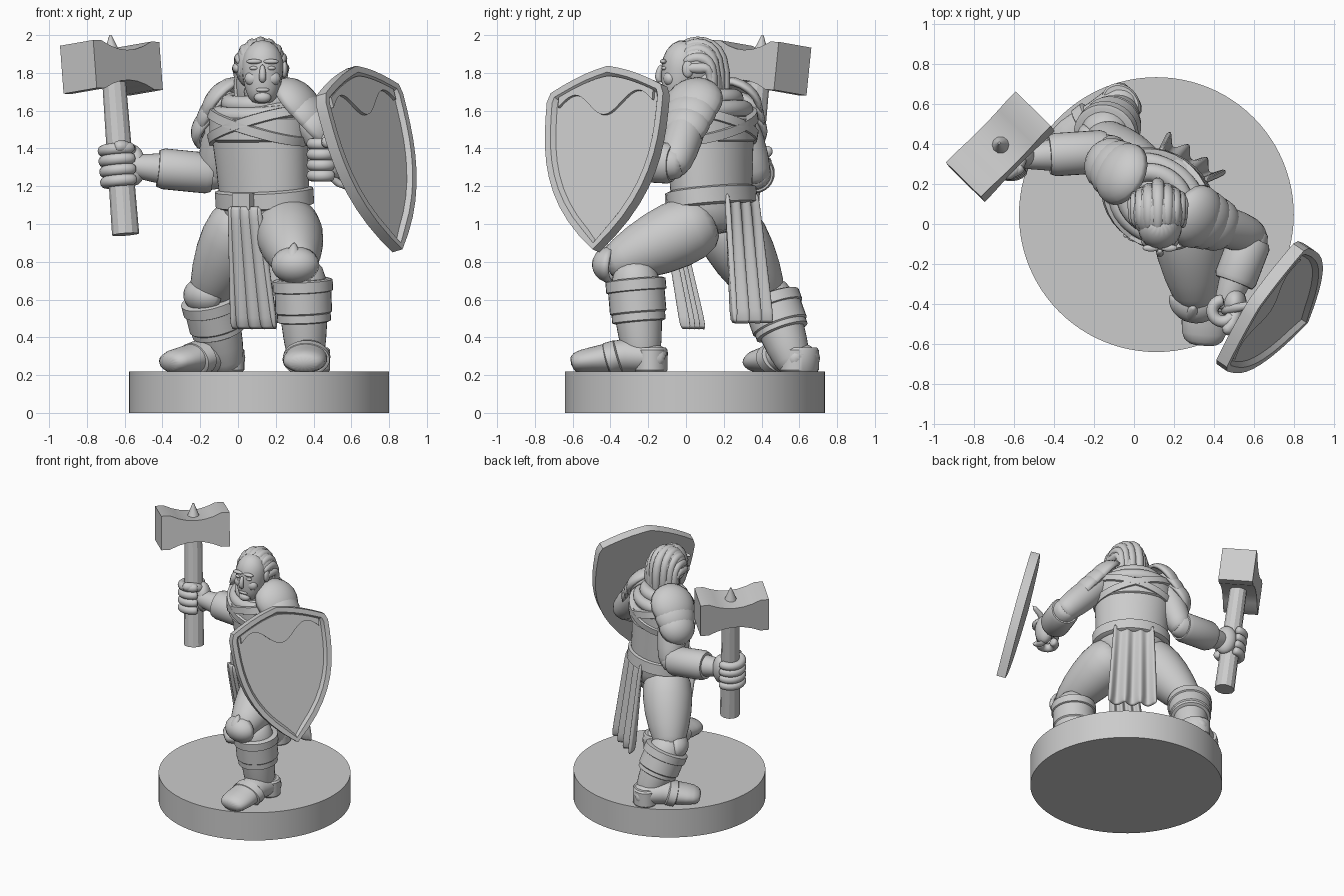
import bpy, bmesh, math
from math import sin, cos, pi, radians
from mathutils import Vector, Matrix

if "Cube" in bpy.data.objects:
    bpy.data.objects.remove(bpy.data.objects["Cube"])
grey = bpy.data.materials.new("stone_grey")
grey.use_nodes = True
grey.diffuse_color = (.6, .6, .6, 1)
grey.node_tree.nodes["Principled BSDF"].inputs["Base Color"].default_value = grey.diffuse_color

UP = Vector((0, 0, 1))
ACROSS = Vector((1, 0, 0))
SIDE = Vector((.82, -.57, 0))       # the torso is turned: its own left
FRONT = Vector((-.57, -.82, 0))     # and its own front


def core(z):
    """Centre line of the leaning torso."""
    return Vector((.15, .14, z)) - Vector((.07, .03, 0)) * (z - 1)


def finish(name, bm, smooth=40, sub=0, thick=0):
    """Turn a bmesh into a finished object."""
    bmesh.ops.recalc_face_normals(bm, faces=bm.faces)
    mesh = bpy.data.meshes.new(name)
    bm.to_mesh(mesh)
    bm.free()
    mesh.materials.append(grey)
    mesh.shade_smooth()
    if not sub:
        mesh.set_sharp_from_angle(angle=radians(smooth))
    obj = bpy.data.objects.new(name, mesh)
    bpy.context.scene.collection.objects.link(obj)
    if thick:
        obj.modifiers.new("Thickness", 'SOLIDIFY').thickness = thick
    if sub:
        mod = obj.modifiers.new("Smooth", 'SUBSURF')
        mod.levels = mod.render_levels = sub


def skin(bm, rows, closed):
    """Join neighbouring rows of vertices with quads."""
    for r, q in zip(rows, rows[1:]):
        for k in range(len(r) if closed else len(r) - 1):
            n = (k + 1) % len(r)
            bm.faces.new((r[k], r[n], q[n], q[k]))


def loft(name, stations, hint=ACROSS, seg=16, phase=0, sub=1, smooth=35):
    """Sweep ellipses: each station is a point, half width and optional half depth."""
    bm, rings = bmesh.new(), []
    pts = [Vector(s[0]) for s in stations]
    for i, s in enumerate(stations):
        t = (pts[min(i + 1, len(pts) - 1)] - pts[max(i - 1, 0)]).normalized()
        a = (hint - t * t.dot(hint)).normalized()
        b = t.cross(a)
        angles = [2 * pi * k / seg + phase for k in range(seg)]
        rings.append([bm.verts.new(pts[i] + a * s[1] * cos(w) + b * s[-1] * sin(w)) for w in angles])
    skin(bm, rings, True)
    bm.faces.new(rings[0])
    bm.faces.new(rings[-1])
    finish(name, bm, smooth, sub)


def limb(name, start, end, first, middle, last):
    """Round-ended limb segment between two joints."""
    way = (end - start).normalized()
    st = [(start - way * first * .6, first * .6), (start, first), (start.lerp(end, .5), middle),
          (end, last), (end + way * last * .6, last * .6)]
    loft(name, st, UP if abs(way.z) < .7 else ACROSS)


def blob(name, loc, scale, aim=UP, dome=False):
    """Ellipsoid, or an open armour dome facing along aim."""
    bm = bmesh.new()
    bmesh.ops.create_uvsphere(bm, u_segments=20, v_segments=12, radius=1)
    if dome:
        bmesh.ops.delete(bm, geom=[v for v in bm.verts if v.co.z < -.05], context='VERTS')
    turn = aim.to_track_quat('Z', 'Y').to_matrix().to_4x4()
    bm.transform(Matrix.Translation(loc) @ turn @ Matrix.Diagonal((*scale, 1)))
    finish(name, bm, 50, thick=.025 if dome else 0)


def band(name, centre, axis, height, a, b, hint=SIDE):
    """Short strap or cuff with bevelled edges."""
    d = axis.normalized() * height / 2
    loft(name, [(centre + d * k, a * f, b * f) for k, f in ((-1, .9), (-.8, 1), (.8, 1), (1, .9))], hint, seg=32, sub=0)


def cloth(name, top, bottom, wide, wider, folds, side):
    """Hanging panel whose folds deepen toward the hem."""
    bm, rows, cols, steps = bmesh.new(), [], 24, 5
    for i in range(steps + 1):
        f = i / steps
        p = Vector(top).lerp(Vector(bottom), f)
        w = wide + (wider - wide) * f
        us = [2 * k / cols - 1 for k in range(cols + 1)]
        rows.append([bm.verts.new(p + side * w * u + FRONT * (.01 + .02 * f) * cos(u * folds * pi)) for u in us])
    skin(bm, rows, False)
    finish(name, bm, sub=1, thick=.03)


def fist(name, c, ax, outward, grip):
    """Four fingers curled around a grip, with a palm and a thumb."""
    o = (outward - ax * ax.dot(outward)).normalized()
    s = ax.cross(o)
    for f in range(4):
        base = c + ax * (f - 1.5) * .056
        arc = [base + (o * cos(k * pi / 7) + s * sin(k * pi / 7)) * grip for k in range(-5, 6)]
        loft(f"{name}_finger_{f + 1}", [(p, .034) for p in arc], ax, seg=8)
    blob(name + "_palm", c - o * .07, (.06, .08, .11), ax)
    thumb = [c - o * .09 + ax * .06, c + s * .1 + ax * .1, c + o * .06 + s * .09 + ax * .09]
    loft(name + "_thumb", [(p, .036) for p in thumb], ax, seg=8)


def foot(name, heel, toe):
    """Boot foot resting on the stand, with heel guard and strap."""
    h, t = Vector((*heel, .21)), Vector((*toe, .21))
    shape = ((0, .09, .06), (.1, .11, .08), (.45, .1, .1), (.65, .12, .075), (.9, .12, .065), (1, .08, .045))
    side = (t - h).cross(UP)
    loft(name, [(h.lerp(t, f) + UP * d, w, d) for f, w, d in shape], side)
    band(name + "_heel_guard", h.lerp(t, .17) + UP * .07, UP, .13, .11, .09, side)
    band(name + "_strap", h.lerp(t, .56) + UP * .08, (t - h).normalized() - UP * .3, .07, .125, .09, side)


# Stand
loft("stand", [((.112, .047, z), .688) for z in (0, .22)], seg=96, sub=0)

# Torso, belt, chest armour and scarf
loft("torso", [(core(z), a, b) for z, a, b in ((.94, .17, .15), (1.03, .26, .2), (1.35, .265, .2),
                                               (1.5, .285, .22), (1.6, .27, .19), (1.68, .16, .14))], SIDE, seg=24)
band("chest_armour", core(1.5), UP, .14, .285, .225)
for tilt, word in ((-.3, "left"), (.3, "right")):
    band(word + "_chest_strap", core(1.52), UP + SIDE * tilt, .06, .3, .24)
band("belt", core(1.14), UP + FRONT * .12, .1, .28, .22)
loft("buckle", [(core(1.12) + SIDE * .02 + FRONT * d, .08, .06) for d in (.2, .25)], SIDE, seg=4, phase=pi / 4, sub=0)
ring = [pi * k / 10 for k in range(21)]
for word, z, a, b in (("lower", 1.59, .23, .17), ("upper", 1.65, .16, .13)):
    loft(word + "_scarf_roll", [(core(z) + SIDE * a * cos(w) + (FRONT * b - UP * .02) * sin(w), .05) for w in ring], UP, seg=10)
cloth("front_cloth", (.04, -.08, 1.1), (.1, .05, .44), .1, .14, 4, Vector((.92, -.38, 0)))
cloth("back_cloth", (.25, .3, 1.17), (.31, .35, .47), .14, .17, 3, SIDE)

# Head and face
head = Vector((.13, -.02, 1.82))
loft("neck", [(core(1.58), .1), (head, .09)])
loft("face", [(head + Vector((0, y, z)), r) for y, z, r in ((-.05, -.18, .04), (-.035, -.16, .075), (-.015, -.09, .1),
                                                            (0, 0, .115), (.01, .08, .11), (.04, .15, .05))])
loft("nose", [(head + Vector((0, y, z)), r) for y, z, r in ((-.11, .03, .014), (-.135, -.05, .024), (-.11, -.07, .015))], seg=8)
blob("mouth", head + Vector((0, -.1, -.11)), (.036, .014, .012))
blob("chin", head + Vector((0, -.085, -.15)), (.045, .03, .03))
for s, word in ((1, "left"), (-1, "right")):
    blob(word + "_brow", head + Vector((s * .045, -.1, .04)), (.042, .018, .013))
    blob(word + "_eye", head + Vector((s * .045, -.095, .005)), (.024, .014, .011))
    blob(word + "_cheek", head + Vector((s * .05, -.065, -.05)), (.045, .035, .04))
    blob(word + "_ear", head + Vector((s * .115, .03, 0)), (.018, .03, .045))

# Hair: cap, back fall and locks swept from the forehead over the crown
crown = head + Vector((-.01, .08, 0))
blob("hair_cap", crown + UP * .02, (.138, .14, .145))
loft("hair_back", [(crown + Vector((0, .04 - d * .2, d)), a, b) for d, a, b in ((.06, .12, .1), (-.07, .135, .1),
                                                                          (-.17, .13, .08), (-.24, .08, .05))])
for i in range(9):
    turn = pi * (i - 4) / 8.2
    lat, rise = sin(turn), cos(turn)
    depth = 1 - abs(lat) / 2
    arc = [(-cos(w) * .155 * depth, rise * sin(w) * .15) for w in (pi * k / 6 for k in range(1, 6))]
    fall = [(.15 * depth, -.1), (.13 * depth, -.23)]
    radii = (.018, .03, .034, .036, .036, .036, .014)
    loft(f"hair_lock_{i + 1}", [(crown + Vector((lat * .12, y, z)), r) for (y, z), r in zip(arc + fall, radii)],
         Vector((rise, 0, -lat)), seg=8)

# Legs, greaves and boots
legs = (("left", (.26, .05, .99), (.31, -.36, .8), (.34, -.27, .73), (.36, -.23, .26), (-.2, -.9, .1)),
        ("right", (.02, .21, 1), (-.15, .42, .64), (-.15, .44, .62), (-.06, .57, .26), (-.7, -.6, .1)))
for word, *joints in legs:
    hip, knee, calf, ankle, aim = map(Vector, joints)
    limb(word + "_thigh", hip, knee, .19, .18, .12)
    limb(word + "_shin", calf, ankle, .14, .13, .1)
    for part, f, height, r in (("top", .12, .07, .16), ("plate", .3, .14, .15), ("cuff", .47, .06, .142)):
        band(f"{word}_greave_{part}", calf.lerp(ankle, f), calf - ankle, height, r, r, ACROSS)
    cap = knee + aim * .03 - UP * .02
    blob(word + "_knee_plate", cap, (.13, .1, .11), aim, dome=True)
    loft(word + "_knee_point", [(cap + aim * d + UP * z, w) for d, z, w in ((.06, -.02, .07), (.06, .05, .05), (.03, .12, .005))], seg=8)
foot("left_foot", (.385, -.1), (.345, -.61))
foot("right_foot", (0, .65), (-.38, .36))

# Hammer
butt, tip = Vector((-.595, .3, .945)), Vector((-.675, .405, 2))
shaft = (tip - butt).normalized()
loft("hammer_handle", [(butt, .072), (butt.lerp(tip, .8), .062)], seg=12, sub=0, smooth=25)
along, root = Vector((.7, .71, -.02)), math.sqrt(2)
waist = [(.25 * k / 4, .08 + .048 * min(1, (k / 3) ** 2)) for k in range(-4, 5)]
loft("hammer_head", [(Vector((-.67, .387, 1.827)) + along * d, .124 * root, h * root) for d, h in waist],
     along.cross(shaft), seg=4, phase=pi / 4, sub=0)
loft("hammer_spike", [(tip - shaft * d, r) for d, r in ((.11, .05), (.06, .03), (0, .006))], seg=10, sub=0)

# Arms, gauntlets, hands and layered shoulder armour
grasp = butt.lerp(tip, .345)
arms = (("right", (-.07, .26, 1.6), (-.12, .365, 1.265), grasp + ACROSS * .06, (-.035, .025, -.065), (-.65, .35, .6)),
        ("left", (.33, .03, 1.6), (.59, -.06, 1.32), (.46, -.4, 1.34), (.05, -.02, -.06), (.65, -.3, .6)))
for word, *joints in arms:
    shoulder, elbow, wrist, step, aim = map(Vector, joints)
    limb(word + "_upper_arm", shoulder, elbow, .1, .11, .095)
    limb(word + "_forearm", elbow, wrist, .1, .09, .065)
    band(word + "_gauntlet", elbow.lerp(wrist, .36), wrist - elbow, (wrist - elbow).length * .65, .108, .108, UP)
    for k in range(3):
        size = .165 - .014 * k
        blob(f"{word}_shoulder_plate_{k + 1}", shoulder + step * (k - .5), (size, size, .115), aim, dome=True)
fist("right_hand", grasp, shaft, Vector((-.95, -.3, 0)), .088)
hold = Vector((.445, -.435, 1.34))
fist("left_hand", hold, UP, Vector((-.8, -.5, 0)), .055)

# Shield: rimmed slab with a raised wavy top panel
u = Vector((.55, .83, .07)).normalized()
n = u.cross(Vector((-.25, .07, .97))).normalized()
place = Matrix.Translation((.602, -.398, 1.825)) @ Matrix((u, n.cross(u), n)).transposed().to_4x4()


def brow(x):
    """Height of the shield's sloping top edge."""
    return -.12 * (abs(x) / .35) ** 1.5


def slab(name, outline, low, high, rim=False):
    bm = bmesh.new()
    rings = [[bm.verts.new((x, y, z)) for x, y in outline] for z in (low, high)]
    skin(bm, rings, True)
    bm.faces.new(rings[0])
    front = bm.faces.new(rings[1])
    bmesh.ops.recalc_face_normals(bm, faces=bm.faces)
    if rim:
        bmesh.ops.inset_region(bm, faces=[front], thickness=.035)
        bmesh.ops.inset_region(bm, faces=[front], thickness=.018, depth=-.025)
    bm.transform(place)
    finish(name, bm, 30)


half = [(.07 * k, brow(.07 * k)) for k in range(1, 6)]
half += [(.37 * (1 - (k / 10) ** 2.8), -.17 - .083 * k) for k in range(10)]
slab("shield", [(0, .005)] + half + [(0, -1)] + [(-x, y) for x, y in reversed(half)], -.033, .033, rim=True)
xs = [.02 * k for k in range(-15, 16)]
wave = [(x, -.2 - .06 * cos(x * pi / .2)) for x in xs]
slab("shield_top_panel", [(x, brow(x) - .05) for x in reversed(xs)] + wave, 0, .027)
reach = Vector((.18, .04, 0))
grip = [hold + reach + UP * .16, hold + UP * .1, hold - UP * .1, hold + reach - UP * .16]
loft("shield_grip", [(p, .025) for p in grip], seg=8)
